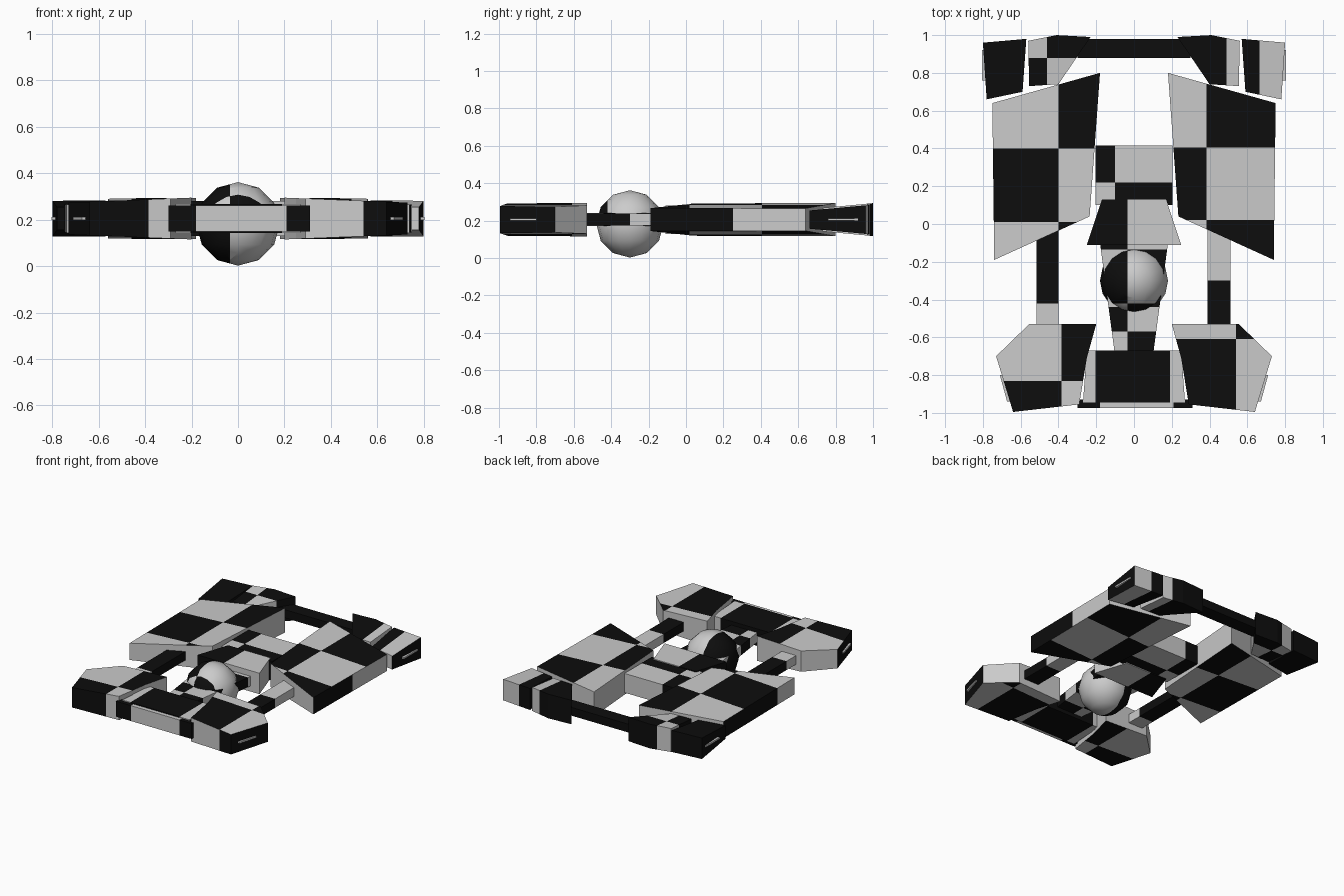
import bpy, bmesh
from mathutils import Vector

if "Cube" in bpy.data.objects:
    bpy.data.objects.remove(bpy.data.objects["Cube"])

def material(name, v):
    m = bpy.data.materials.new(name)
    m.diffuse_color = (v, v, v, 1)
    m.use_nodes = True
    m.node_tree.nodes["Principled BSDF"].inputs["Base Color"].default_value = m.diffuse_color
    return m

GRAY, BLACK = material("light_gray", 0.6), material("black", 0.004)
MID = 0.205  # height of the hull mid-plane


def paint(bm, xs, ys, rule):
    """Cut the mesh along x and y lines, then colour faces with rule(centre, normal)."""
    for axis, cuts in ((0, xs), (1, ys)):
        for v in cuts:
            co, no = Vector((0, 0, 0)), Vector((0, 0, 0))
            co[axis], no[axis] = v, 1
            bmesh.ops.bisect_plane(bm, geom=bm.verts[:] + bm.edges[:] + bm.faces[:],
                                   plane_co=co, plane_no=no)
    bm.normal_update()
    for f in bm.faces:
        f.material_index = int(bool(rule(f.calc_center_median(), f.normal)))


def finish(name, bm):
    me = bpy.data.meshes.new(name)
    bm.to_mesh(me)
    bm.free()
    me.materials.append(GRAY)
    me.materials.append(BLACK)
    ob = bpy.data.objects.new(name, me)
    bpy.context.collection.objects.link(ob)
    return ob


def slab(name, outline, half, xs=(), ys=(), odd=0, side=None, mirror=1, mid=MID):
    """Plate from an x/y outline; half = (a, b, c): half thickness a + b|x| + c y."""
    bm = bmesh.new()
    a, b, c = half
    lo, hi = [], []
    for x, y in outline:
        h = a + b * abs(x) + c * y
        lo.append(bm.verts.new((x * mirror, y, mid - h)))
        hi.append(bm.verts.new((x * mirror, y, mid + h)))
    bm.faces.new(lo)
    bm.faces.new(hi)
    n = len(lo)
    for i in range(n):
        j = (i + 1) % n
        bm.faces.new((lo[i], lo[j], hi[j], hi[i]))
    bmesh.ops.recalc_face_normals(bm, faces=bm.faces)

    def rule(p, nrm):
        if side and abs(nrm.z) < 0.6:
            return side(p, nrm)
        return (sum(p.x > v for v in xs) + sum(p.y > v for v in ys) + odd) % 2
    paint(bm, xs, ys, rule)
    return finish(name, bm)


def rect(x0, x1, y0, y1):
    return [(x0, y0), (x1, y0), (x1, y1), (x0, y1)]


# Front pods
pod = [(0.20, -0.53), (0.555, -0.53), (0.73, -0.70), (0.64, -0.995), (0.29, -0.955), (0.25, -0.71)]
ph = (0.098, -0.04, 0)
slab("front_pod_left", pod, ph, [-0.385], [-0.83], 1,
     lambda p, n: n.y < 0.2 and p.x < -0.36, -1)
slab("front_pod_right", pod, ph, [0.54], [-0.61], 1,
     lambda p, n: n.y < 0.2 and p.x > 0.53)

# Large side plates
plate = [(0.18, 0.80), (0.75, 0.64), (0.74, -0.19), (0.235, 0.04)]
wh = (0.098, -0.05, 0)
slab("side_plate_left", plate, wh, [-0.40], [0.01, 0.40], 0,
     lambda p, n: n.x < -0.3 and not -0.1 < p.y < 0.01, -1)
slab("side_plate_right", plate, wh, [0.385], [0.02, 0.25, 0.405], 0,
     lambda p, n: n.x > 0.6 and p.y < 0.25)
# (the extra cut at 0.25 only splits the outer edge, so repaint the top by cell)
for f in bpy.data.objects["side_plate_right"].data.polygons:
    if abs(f.normal.z) > 0.6:
        x, y = f.center.x, f.center.y
        f.material_index = (x > 0.385) ^ (0.02 < y < 0.405)

# Rear pods, an inner and an outer block per side
inner = [(0.56, 0.97), (0.41, 1.0), (0.23, 0.99), (0.40, 0.74), (0.555, 0.73)]
outer = [(0.80, 0.96), (0.57, 0.98), (0.59, 0.70), (0.78, 0.66)]
slab("rear_inner_pod_left", inner, (-0.006, 0, 0.094), [-0.46], [0.88], 1, None, -1)
slab("rear_inner_pod_right", inner, (-0.006, 0, 0.094), [0.49], [], 1)
slab("rear_outer_pod_left", outer, (-0.012, 0, 0.092), [], [], 1, None, -1)
slab("rear_outer_pod_right", outer, (-0.012, 0, 0.092), [0.665], [], 1,
     lambda p, n: n.x > 0.5 or p.x < 0.665)

# Light slits on the outer pod sides
for s, tag in ((-1, "left"), (1, "right")):
    slab("front_slit_" + tag, [(0.66, -0.80), (0.71, -0.80), (0.672, -0.94), (0.62, -0.94)],
         (0.006, 0, 0), mirror=s)
    slab("rear_slit_" + tag, rect(0.77, 0.804, 0.76, 0.92), (0.006, 0, 0), mirror=s)

# Struts joining the front pods to the side plates, and the rear crossbar
slab("strut_left", rect(-0.515, -0.40, -0.60, 0.05), (0.032, 0, 0), [], [-0.42], 0)
slab("strut_right", rect(0.39, 0.51, -0.60, 0.05), (0.032, 0, 0), [], [-0.30], 1)
slab("rear_crossbar", rect(-0.30, 0.30, 0.88, 0.98), (0.03, 0, 0), odd=1)

# Nose block and front bumper
slab("nose_block", [(-0.25, -0.67), (0.25, -0.67), (0.27, -0.945), (-0.27, -0.945)],
     (0.062, 0, 0), [-0.205, 0.19], [], 0)
slab("front_bumper", rect(-0.30, 0.31, -0.975, -0.93), (0.056, 0, 0), [-0.18, 0.21], [], 1)

# Central body, wedge and neck
slab("central_body", rect(-0.205, 0.205, 0.10, 0.415), (0.07, 0, 0), [-0.10], [0.22], 0)
slab("body_wedge", [(-0.17, 0.13), (0.17, 0.13), (0.25, -0.11), (-0.25, -0.11)],
     (0.076, 0, 0), [-0.035], [], 1)
slab("neck", [(-0.18, -0.10), (0.18, -0.10), (0.10, -0.70), (-0.10, -0.70)],
     (0.035, 0, 0), [-0.035], [-0.57, -0.44, -0.135], 0)

# Cockpit sphere
bm = bmesh.new()
bmesh.ops.create_uvsphere(bm, u_segments=16, v_segments=6, radius=0.18)
bmesh.ops.translate(bm, verts=bm.verts, vec=(0, -0.3, 0.182))
paint(bm, [-0.035], [-0.42],
      lambda p, n: (p.x < -0.035) ^ (p.y < -0.42 and p.z > 0.18))
for f in bm.faces:
    f.smooth = True
finish("cockpit_sphere", bm)
